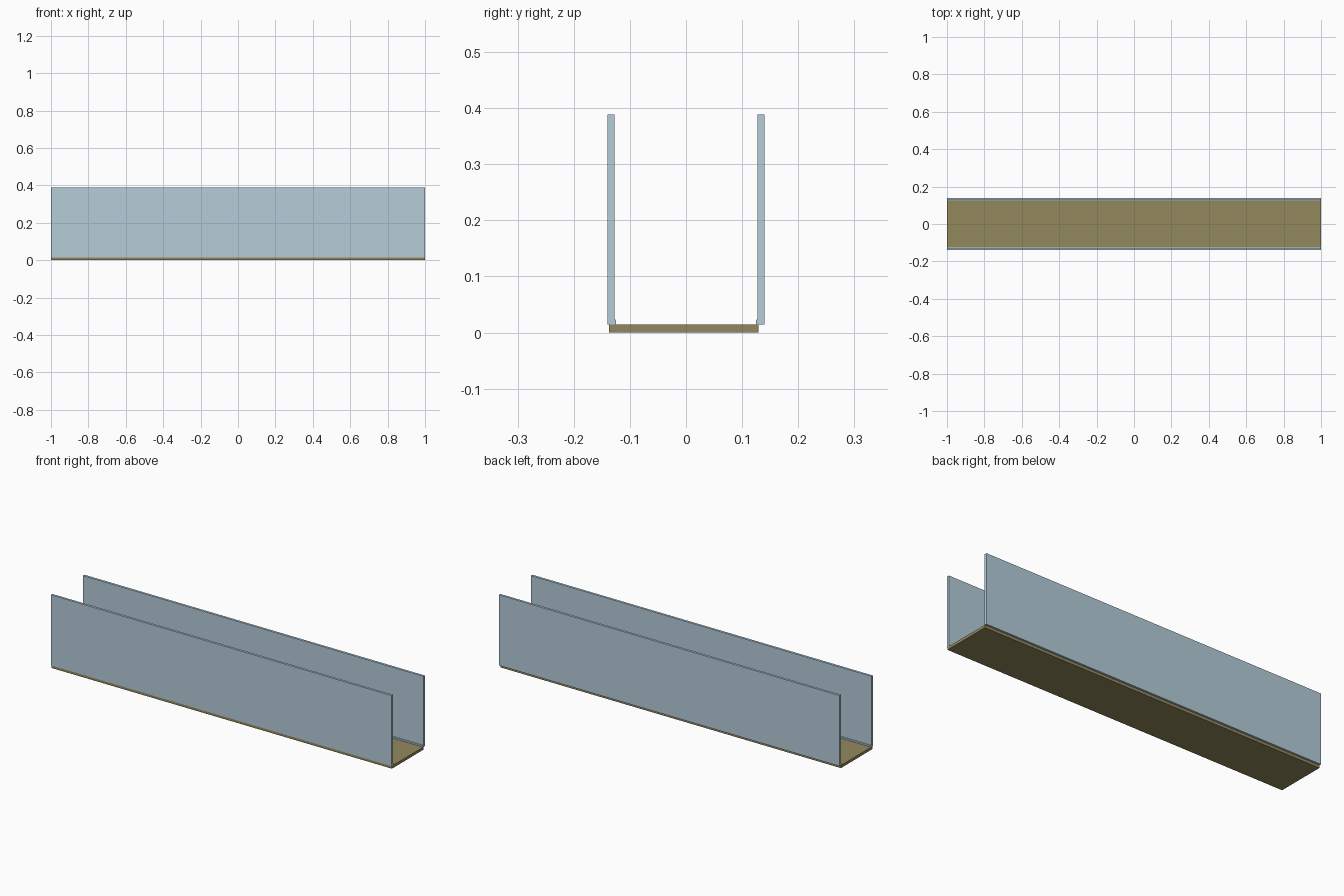
import bpy
import bmesh

if "Cube" in bpy.data.objects:
    bpy.data.objects.remove(bpy.data.objects["Cube"])


def material(name, color):
    mat = bpy.data.materials.new(name)
    mat.diffuse_color = color
    mat.use_nodes = True
    mat.node_tree.nodes["Principled BSDF"].inputs["Base Color"].default_value = mat.diffuse_color
    return mat


def extrude_profile(name, profile, mat, half_length=1.0):
    """Extrude a closed (y, z) profile along x."""
    bm = bmesh.new()
    face = bm.faces.new([bm.verts.new((-half_length, y, z)) for y, z in profile])
    result = bmesh.ops.extrude_face_region(bm, geom=[face])
    verts = [v for v in result["geom"] if isinstance(v, bmesh.types.BMVert)]
    bmesh.ops.translate(bm, verts=verts, vec=(2 * half_length, 0, 0))
    bmesh.ops.recalc_face_normals(bm, faces=bm.faces)
    mesh = bpy.data.meshes.new(name)
    bm.to_mesh(mesh)
    bm.free()
    mesh.materials.append(mat)
    obj = bpy.data.objects.new(name, mesh)
    bpy.context.collection.objects.link(obj)
    return obj


panel_mat = material("pale_blue_panel", (0.46, 0.61, 0.70, 1))
floor_mat = material("olive_floor", (0.29, 0.25, 0.11, 1))

FLOOR_TOP = 0.0145
WALL_TOP = 0.389

# Floor slab, sitting slightly off centre under the walls
extrude_profile("floor_slab",
                [(-0.137, 0), (0.129, 0), (0.129, FLOOR_TOP), (-0.137, FLOOR_TOP)],
                floor_mat)

# Side walls, each with a small inner foot lip
for name, side in (("front_wall", -1), ("back_wall", 1)):
    profile = [(0.140, FLOOR_TOP), (0.140, WALL_TOP), (0.1275, WALL_TOP),
               (0.1275, 0.0235), (0.1245, 0.0225), (0.1245, FLOOR_TOP)]
    extrude_profile(name, [(side * y, z) for y, z in profile], panel_mat)
